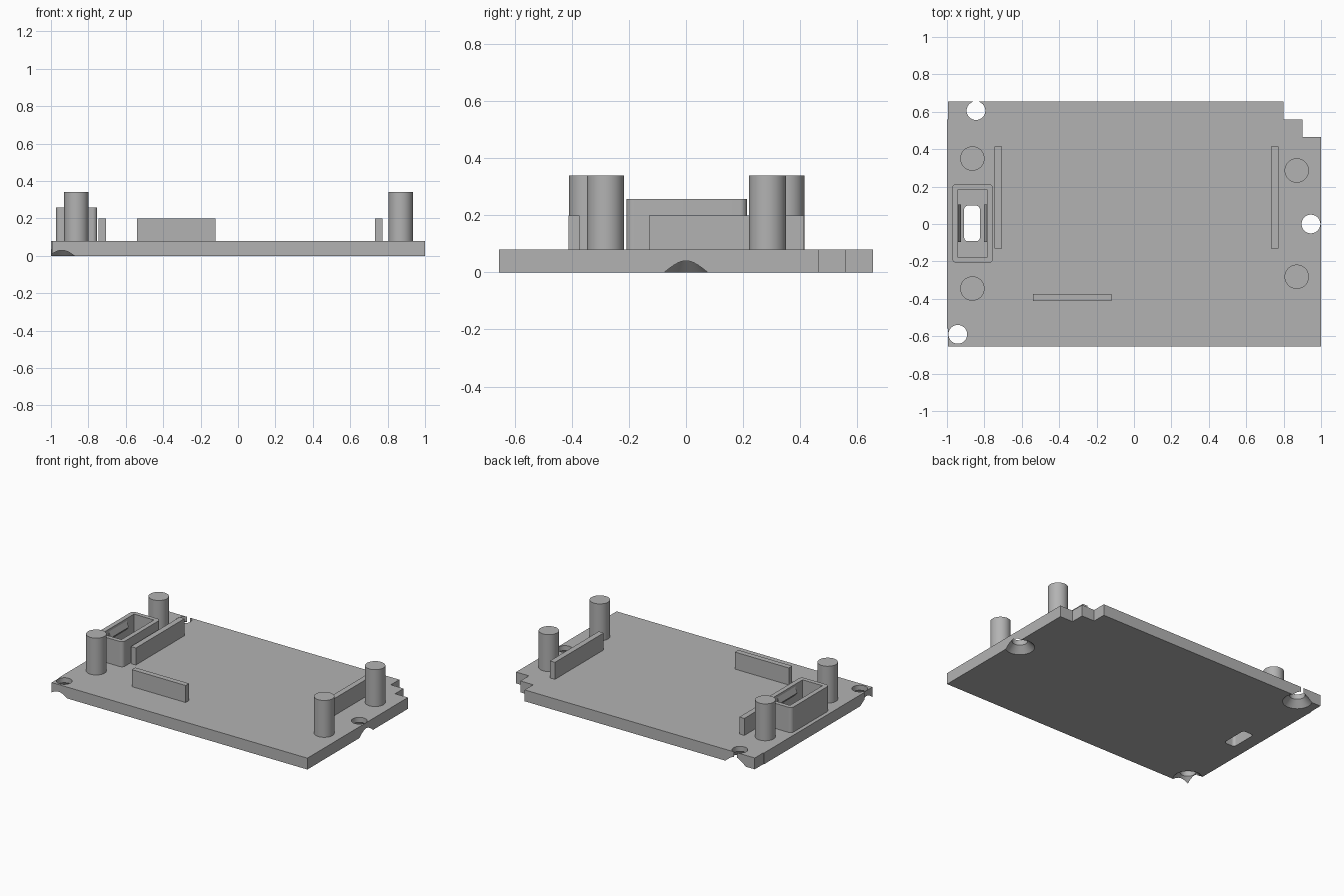
import bpy, bmesh
from math import cos, sin, pi

if "Cube" in bpy.data.objects:
    bpy.data.objects.remove(bpy.data.objects["Cube"], do_unlink=True)

grey = bpy.data.materials.new("plain grey")
grey.use_nodes = True
grey.diffuse_color = (0.45, 0.45, 0.45, 1)
grey.node_tree.nodes["Principled BSDF"].inputs["Base Color"].default_value = grey.diffuse_color

BASE = 0.08  # plate thickness


def loft(name, rings):
    """Closed solid through rings of points with equal counts."""
    bm = bmesh.new()
    loops = [[bm.verts.new(p) for p in ring] for ring in rings]
    n = len(loops[0])
    for a, b in zip(loops, loops[1:]):
        for i in range(n):
            j = (i + 1) % n
            bm.faces.new((a[i], a[j], b[j], b[i]))
    bm.faces.new(loops[0][::-1])
    bm.faces.new(loops[-1])
    bmesh.ops.recalc_face_normals(bm, faces=bm.faces)
    mesh = bpy.data.meshes.new(name)
    bm.to_mesh(mesh)
    bm.free()
    mesh.materials.append(grey)
    ob = bpy.data.objects.new(name, mesh)
    bpy.context.collection.objects.link(ob)
    return ob


def prism(name, outline, z0, z1):
    return loft(name, [[(x, y, z) for x, y in outline] for z in (z0, z1)])


def rect(x0, x1, y0, y1):
    return [(x0, y0), (x1, y0), (x1, y1), (x0, y1)]


def rounded(x0, x1, y0, y1, r, steps=8):
    centres = [(x1 - r, y1 - r), (x0 + r, y1 - r), (x0 + r, y0 + r), (x1 - r, y0 + r)]
    return [(cx + r * cos(a), cy + r * sin(a))
            for q, (cx, cy) in enumerate(centres)
            for a in [(q + k / steps) * pi / 2 for k in range(steps + 1)]]


def turned(name, cx, cy, profile, n=64):
    return loft(name, [[(cx + r * cos(2 * pi * i / n), cy + r * sin(2 * pi * i / n), z)
                        for i in range(n)] for r, z in profile])


def activate(ob):
    bpy.ops.object.select_all(action='DESELECT')
    ob.select_set(True)
    bpy.context.view_layer.objects.active = ob


def cut(ob, cutter):
    cutter.hide_render = True
    mod = ob.modifiers.new("cut", 'BOOLEAN')
    mod.object = cutter
    mod.solver = 'EXACT'
    activate(ob)
    bpy.ops.object.modifier_apply(modifier=mod.name)
    bpy.data.objects.remove(cutter, do_unlink=True)


def smooth(ob):
    activate(ob)
    bpy.ops.object.shade_smooth_by_angle(angle=pi / 6)


# Base plate with a stepped corner and slightly raised left rim
plate = prism("base_plate", [
    (-0.995, -0.655), (1, -0.655), (1, 0.465), (0.9, 0.465), (0.9, 0.56), (0.8, 0.56),
    (0.8, 0.655), (-0.995, 0.655), (-0.995, 0.56), (-1, 0.56), (-1, -0.56), (-0.995, -0.56)],
    0, BASE)

# Screw holes, countersunk from below
for x, y in [(-0.845, 0.606), (0.946, 0), (-0.942, -0.59)]:
    cut(plate, turned("hole_cutter", x, y,
                      [(0.113, -0.02), (0.05, 0.045), (0.05, BASE + 0.05)]))

# Slot through the plate inside the socket
cut(plate, prism("slot_cutter", rounded(-0.908, -0.824, -0.092, 0.098, 0.02), -0.05, BASE + 0.05))
smooth(plate)

# Support posts
for name, x, y in [("back_right_post", -0.864, 0.35), ("front_right_post", -0.864, -0.345),
                   ("back_left_post", 0.87, 0.286), ("front_left_post", 0.87, -0.282)]:
    smooth(turned(name, x, y, [(0.065, BASE), (0.065, 0.34)]))

# Upright ribs
for name, box in [("right_rib", (-0.745, -0.706, -0.13, 0.414)),
                  ("left_rib", (0.733, 0.772, -0.13, 0.414)),
                  ("front_rib", (-0.54, -0.12, -0.412, -0.374))]:
    prism(name, rect(*box), BASE, 0.2)

# Open socket with rounded outer corners
socket = prism("socket_wall", rounded(-0.973, -0.753, -0.208, 0.214, 0.025), BASE, 0.257)
cut(socket, prism("socket_cutter", rect(-0.94, -0.785, -0.178, 0.184), 0, 0.4))
smooth(socket)

# Snap catches on the two long inner walls
for name, wall, d in [("right_catch", -0.94, 0.016), ("left_catch", -0.785, -0.016)]:
    section = [(wall, 0.18), (wall + d, 0.2), (wall, 0.24)]
    loft(name, [[(x, y, z) for x, z in section] for y in (-0.097, 0.103)])
